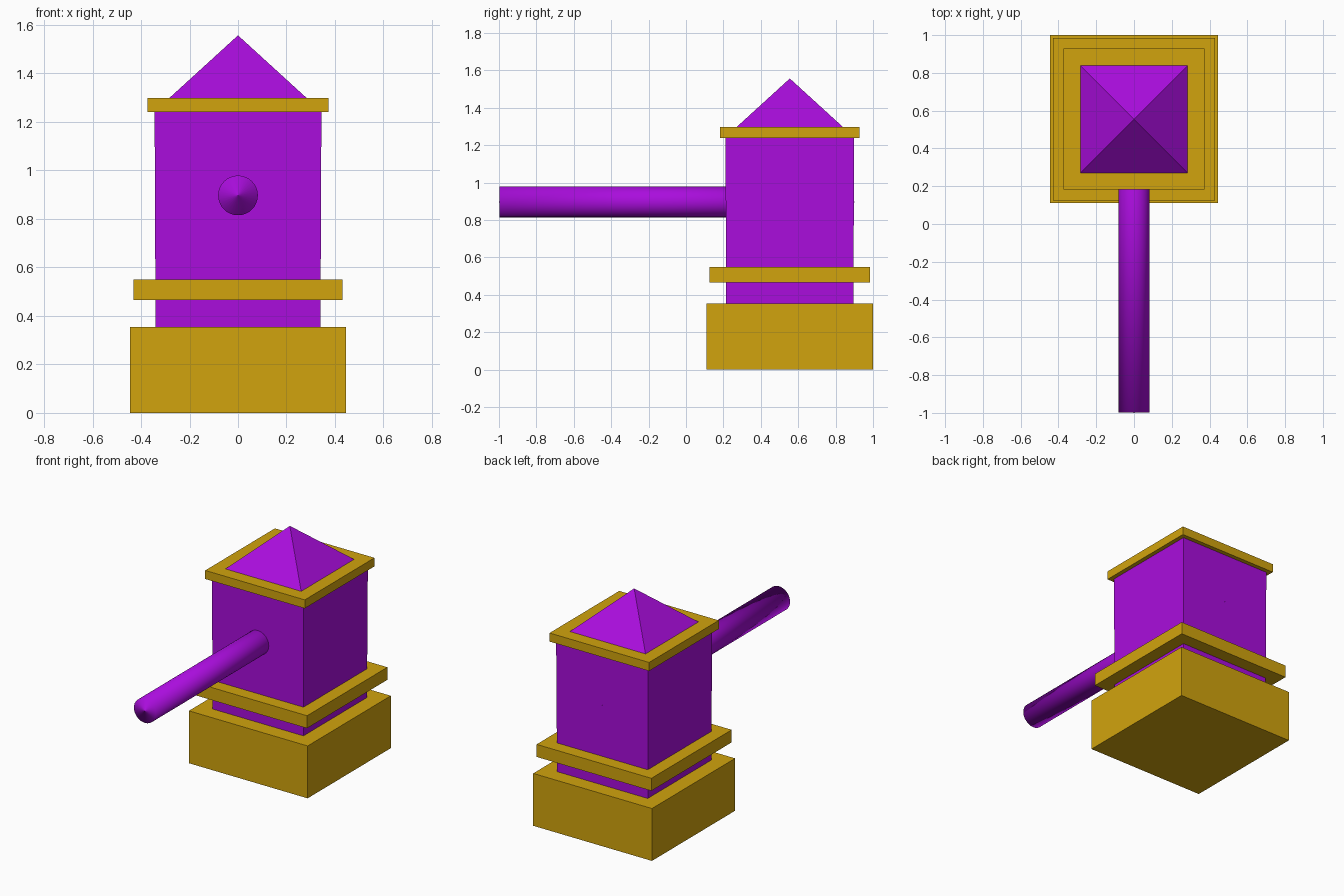
import bpy
import bmesh
import math

if "Cube" in bpy.data.objects:
    bpy.data.objects.remove(bpy.data.objects["Cube"])

CY = 0.555  # centre of the head along y


def material(name, color):
    m = bpy.data.materials.new(name)
    m.diffuse_color = color
    m.use_nodes = True
    m.node_tree.nodes["Principled BSDF"].inputs["Base Color"].default_value = m.diffuse_color
    return m


purple = material("purple", (0.40, 0.004, 0.72, 1))
gold = material("gold", (0.64, 0.37, 0.004, 1))


def finish(name, bm, mat, smooth=False):
    bmesh.ops.recalc_face_normals(bm, faces=bm.faces)
    for f in bm.faces:
        f.smooth = smooth
    me = bpy.data.meshes.new(name)
    bm.to_mesh(me)
    bm.free()
    me.materials.append(mat)
    ob = bpy.data.objects.new(name, me)
    bpy.context.collection.objects.link(ob)
    return ob


def block(name, half0, half1, z0, z1, mat):
    """Square block with separate half-widths at bottom and top (0 = point)."""
    bm = bmesh.new()
    signs = [(-1, -1), (1, -1), (1, 1), (-1, 1)]
    low = [bm.verts.new((sx * half0, CY + sy * half0, z0)) for sx, sy in signs]
    bm.faces.new(low)
    if half1 == 0:
        tip = bm.verts.new((0, CY, z1))
        for i in range(4):
            bm.faces.new((low[i], low[(i + 1) % 4], tip))
    else:
        top = [bm.verts.new((sx * half1, CY + sy * half1, z1)) for sx, sy in signs]
        bm.faces.new(top)
        for i in range(4):
            j = (i + 1) % 4
            bm.faces.new((low[i], low[j], top[j], top[i]))
    return finish(name, bm, mat)


def lathe_y(name, profile, z, mat, sides=32):
    """Round bar along y from (radius, y) pairs."""
    bm = bmesh.new()
    rings = []
    for r, y in profile:
        rings.append([bm.verts.new((r * math.cos(2 * math.pi * k / sides), y,
                                    z + r * math.sin(2 * math.pi * k / sides)))
                      for k in range(sides)])
    for a, b in zip(rings, rings[1:]):
        for k in range(sides):
            n = (k + 1) % sides
            bm.faces.new((a[k], a[n], b[n], b[k]))
    bm.faces.new(rings[0])
    bm.faces.new(rings[-1])
    return finish(name, bm, mat, smooth=True)


# Head: striking block, body, bands and pointed cap
block("striking_block", 0.445, 0.445, 0.0, 0.355, gold)
block("head_body", 0.34, 0.344, 0.35, 1.245, purple)
block("lower_band", 0.43, 0.43, 0.465, 0.55, gold)
block("upper_band", 0.373, 0.373, 1.24, 1.298, gold)
block("pyramid_cap", 0.285, 0.0, 1.297, 1.557, purple)

# Handle: bar running into the head, with a tiny nub at each end
lathe_y("handle", [(0.003, -1.0), (0.003, -0.998), (0.082, -0.997),
                   (0.082, 0.88), (0.003, 0.89), (0.003, 0.90)], 0.897, purple)
